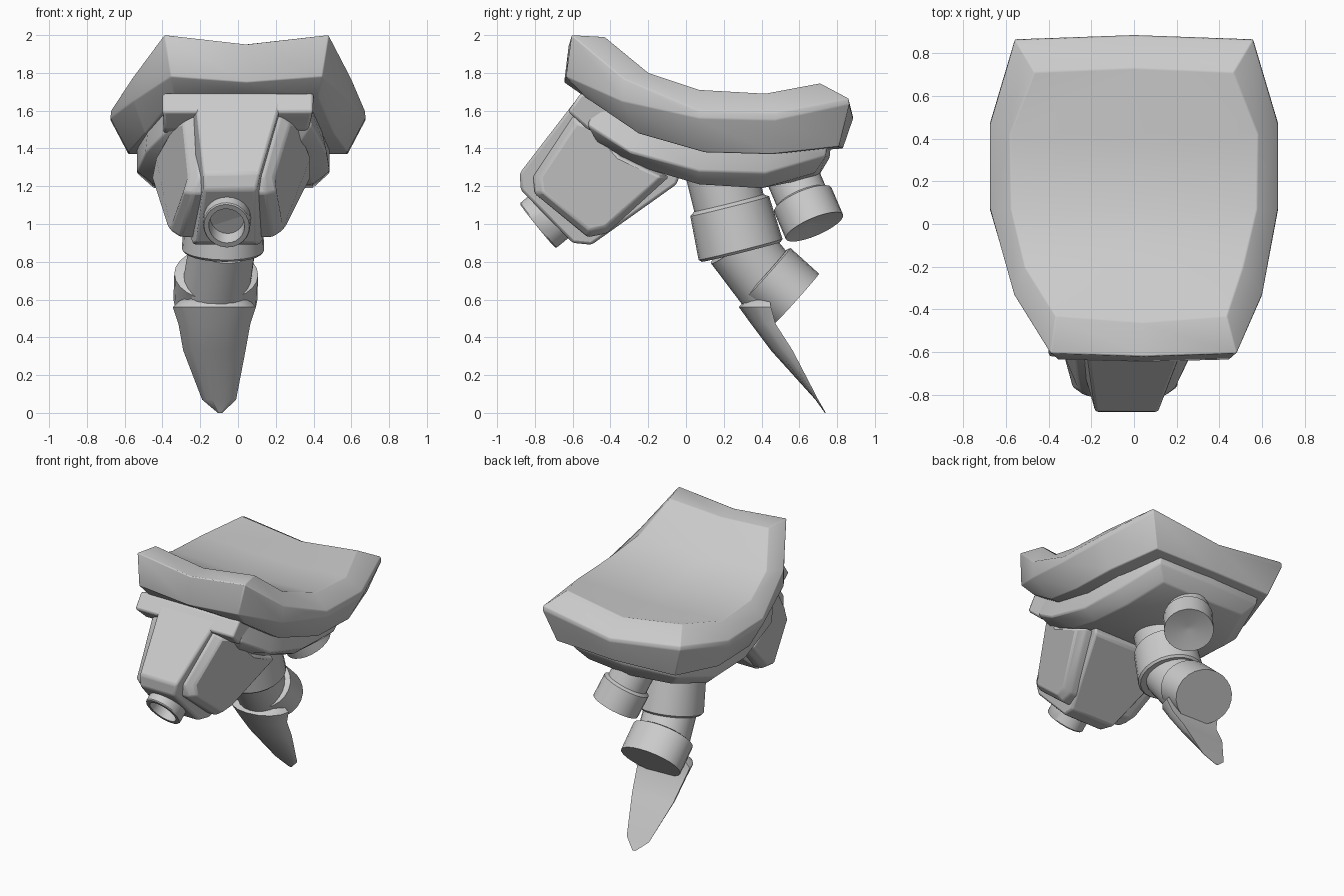
import bpy, bmesh, math
from mathutils import Vector

cube = bpy.data.objects.get("Cube")
if cube:
    bpy.data.objects.remove(cube, do_unlink=True)

grey = bpy.data.materials.new("plain_grey")
grey.use_nodes = True
grey.diffuse_color = (0.6, 0.6, 0.6, 1)
grey.node_tree.nodes["Principled BSDF"].inputs["Base Color"].default_value = (0.6, 0.6, 0.6, 1)


def finish(name, bm, bevel=0.0, angle=35):
    """Turn a bmesh into a shaded, coloured object."""
    bmesh.ops.remove_doubles(bm, verts=bm.verts, dist=0.0005)
    bmesh.ops.recalc_face_normals(bm, faces=bm.faces)
    mesh = bpy.data.meshes.new(name)
    bm.to_mesh(mesh)
    bm.free()
    mesh.materials.append(grey)
    ob = bpy.data.objects.new(name, mesh)
    bpy.context.collection.objects.link(ob)
    if bevel:
        mod = ob.modifiers.new("soft_edges", 'BEVEL')
        mod.width, mod.segments, mod.limit_method = bevel, 2, 'ANGLE'
        mod.angle_limit = math.radians(25)
    bpy.ops.object.select_all(action='DESELECT')
    ob.select_set(True)
    bpy.context.view_layer.objects.active = ob
    bpy.ops.object.shade_smooth_by_angle(angle=math.radians(angle))
    return ob


def bridge(bm, a, b):
    for i in range(len(a)):
        j = (i + 1) % len(a)
        bm.faces.new((a[i], a[j], b[j], b[i]))


def loft(name, rings, bevel=0.0, angle=35):
    """Skin closed rings and cap both ends."""
    bm = bmesh.new()
    loops = [[bm.verts.new(p) for p in r] for r in rings]
    for a, b in zip(loops, loops[1:]):
        bridge(bm, a, b)
    bm.faces.new(loops[0])
    bm.faces.new(loops[-1])
    return finish(name, bm, bevel, angle)


def saddle(name, rings, dip, bevel, shift=0.0):
    """Stacked symmetric rings of (front centre, side points, back centre), with curved caps."""
    bm = bmesh.new()
    loops = []
    for half in rings:
        n = len(half)
        pts = half + [(-x, y, z) for x, y, z in half[-2:0:-1]]
        # the front edge sits a little to the left of the middle
        loops.append([bm.verts.new((x + shift + 0.045 * max(0, min(1, (-y - 0.2) / 0.3)), y, z))
                      for x, y, z in pts])
    for a, b in zip(loops, loops[1:]):
        bridge(bm, a, b)
    for loop, d in ((loops[0], dip), (loops[-1], 0)):
        mids = [loop[0]]
        for i in range(2, n - 2):
            c = (loop[i].co + loop[-i].co) / 2
            mids.append(bm.verts.new(c - Vector((0, 0, d))))
        mids.append(loop[n - 1])
        for i in range(1, n - 2):
            bm.faces.new((loop[i], loop[i + 1], mids[i], mids[i - 1]))
            bm.faces.new((loop[-i], loop[-i - 1], mids[i], mids[i - 1]))
    return finish(name, bm, bevel, 60)


# Curved top shell with a thick sloping rim
top_inner = [(0, -.46, 1.95), (.40, -.43, 1.99), (.51, -.2, 1.8), (.575, .07, 1.71),
             (.58, .42, 1.69), (.465, .71, 1.745), (0, .73, 1.68)]
top_outer = [(0, -.62, 1.95), (.435, -.605, 2.0), (.58, -.33, 1.77), (.672, .07, 1.60),
             (.672, .47, 1.59), (.555, .86, 1.665), (0, .88, 1.585)]
rim_low = [(0, -.645, 1.75), (.40, -.635, 1.78), (.575, -.34, 1.65), (.675, .07, 1.56),
           (.675, .47, 1.55), (.558, .865, 1.635), (0, .885, 1.56)]
shell_base = [(0, -.55, 1.69), (.38, -.53, 1.67), (.5, -.25, 1.48), (.58, .1, 1.38),
              (.58, .45, 1.37), (.48, .81, 1.41), (0, .83, 1.40)]
saddle("top_shell", [top_inner, top_outer, rim_low, shell_base], 0.03, 0.006)

# Thinner plate under the shell
plate_top = [(0, -.5, 1.69), (.35, -.5, 1.66), (.46, -.25, 1.5), (.51, .07, 1.43),
             (.51, .42, 1.42), (.42, .75, 1.45), (0, .77, 1.45)]
plate_edge = [(0, -.5, 1.5), (.37, -.52, 1.52), (.48, -.3, 1.38), (.51, .07, 1.28),
              (.51, .42, 1.27), (.42, .74, 1.36), (0, .76, 1.35)]
plate_base = [(0, -.44, 1.4), (.3, -.45, 1.4), (.38, -.2, 1.29), (.42, .07, 1.21),
              (.42, .4, 1.19), (.34, .68, 1.27), (0, .7, 1.25)]
saddle("under_plate", [plate_top, plate_edge, plate_base], 0, 0.01, -0.025)


def lean(z):
    return -0.06 * max(0, min(1, (1.6 - z) / 0.6))


def housing(name, profile):
    """Solid from a side profile of (y, z, half width)."""
    loft(name, [[(s * w + lean(z), y, z) for y, z, w in profile] for s in (-1, 1)], 0.015, 30)


# Narrow nose housing, and the wide lip across its top
housing("front_housing", [(-.555, 1.69, .24), (-.61, 1.62, .22), (-.88, 1.27, .15), (-.875, 1.18, .14),
                          (-.60, .90, .16), (-.50, .89, .18), (-.05, 1.21, .33), (.0, 1.35, .35), (-.35, 1.64, .34)])
housing("top_lip", [(-.555, 1.695, .40), (-.625, 1.595, .40), (-.52, 1.5, .38), (-.35, 1.45, .38), (-.35, 1.62, .40)])

# Bevelled cheek plates on both sides of the housing
cheek = [(-.595, 1.575), (-.5, 1.55), (-.34, 1.37), (-.09, 1.25), (-.42, .95), (-.52, .93), (-.8, 1.16), (-.81, 1.25)]


def cheek_ring(side, inset, out):
    ring = []
    for y, z in cheek:
        depth = (y + .6) * .762 - (z - 1.6) * .643  # distance behind the sloping nose face
        w = .185 - .11 * min(1, (1.58 - z) / .4) + .68 * min(.25, depth) + .2 * max(0, depth - .25)
        w -= .08 if z < 1 else 0
        yy, zz = -.47 + (y + .47) * inset, 1.24 + (z - 1.24) * inset
        ring.append((side * (w + out) + lean(zz), yy, zz))
    return ring


for side, label in ((1, "left"), (-1, "right")):
    loft(label + "_cheek_plate", [cheek_ring(side, 1, -.1), cheek_ring(side, 1, .03), cheek_ring(side, .88, .085)],
         0.012, 30)


def tube(name, start, end, stations, squash=1.0, sides=24, angle=35):
    """Turned shape along an axis; stations are (fraction along, radius)."""
    start, end = Vector(start), Vector(end)
    axis = (end - start).normalized()
    u = (Vector((1, 0, 0)) - axis * axis.x).normalized()
    v = axis.cross(u)
    rings = []
    for t, r in stations:
        c = start.lerp(end, t)
        rings.append([c + u * r * math.cos(a) + v * r * squash * math.sin(a)
                      for a in (2 * math.pi * i / sides for i in range(sides))])
    return loft(name, rings, 0, angle)


# Hollow nozzle on the nose
tube("nozzle", (-.05, -.60, 1.14), (-.06, -.785, .99),
     [(0, .12), (.6, .12), (.62, .125), (.97, .125), (1, .12), (1, .095), (.7, .09)], 1.22)

# Main pipe with its collar
tube("main_pipe", (-.07, .18, 1.3), (-.08, .292, .852),
     [(0, .18), (.42, .18), (.46, .205), (.97, .218), (1, .205)], 1.05)
tube("pipe_elbow", (-.08, .27, .9), (-.115, .45, .67), [(0, .175), (1, .18)])
tube("end_collar", (-.115, .422, .74), (-.12, .58, .598), [(0, .2), (.04, .222), (1, .222)], 0.84)

# Short second pipe
tube("short_pipe", (-.01, .54, 1.31), (.095, .68, .985),
     [(0, .14), (.52, .14), (.56, .165), (1, .165), (.93, .02)])

# Leaf blade, rounded in front and flat behind: (z, front y, back y, half width, centre x)
blade = [(.62, .33, .44, .16, -.12), (.56, .28, .45, .22, -.125), (.47, .345, .475, .19, -.125),
         (.33, .45, .565, .165, -.125), (.07, .685, .70, .09, -.1), (.0, .735, .74, .012, -.095)]
rings = []
for z, front, back, half, cx in blade:
    arc = [math.pi * i / 8 for i in range(9)]
    rings.append([(cx + half * math.cos(a), back - (back - front) * math.sin(a), z) for a in arc])
loft("leaf_blade", rings, 0, 50)
